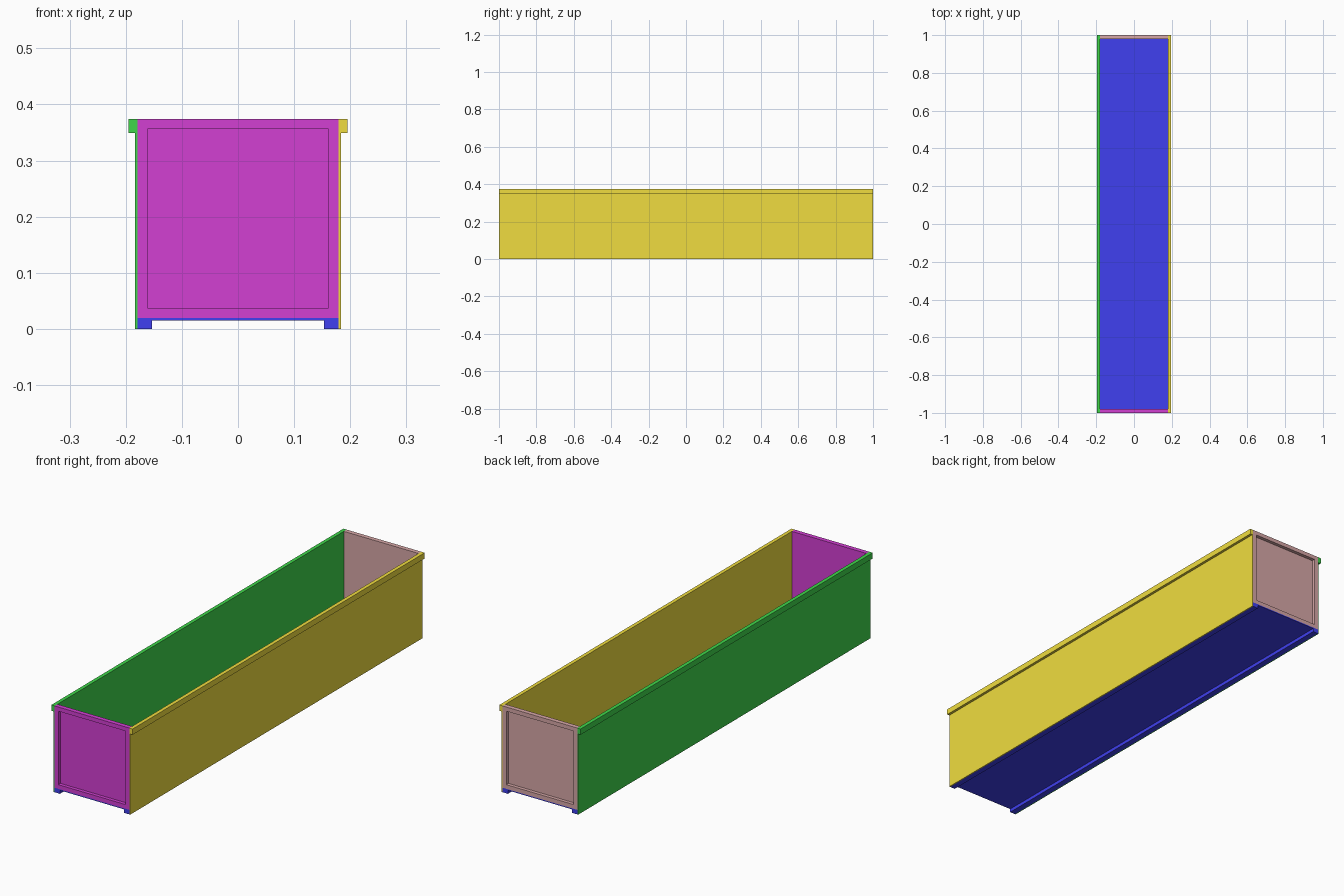
import bpy, bmesh
from mathutils import Vector

if "Cube" in bpy.data.objects:
    bpy.data.objects.remove(bpy.data.objects["Cube"])

HALF_LEN = 1.0
TOP = 0.374
INNER = 0.179      # inner half width
SHEET = 0.0045     # thin panel thickness
RIM = 0.015        # raised rim height
RIM_W = 0.0255     # rim width


def finish(bm, name, color):
    bmesh.ops.recalc_face_normals(bm, faces=bm.faces)
    mesh = bpy.data.meshes.new(name)
    bm.to_mesh(mesh)
    bm.free()
    mat = bpy.data.materials.new(name + "_paint")
    mat.diffuse_color = (*color, 1)
    mat.use_nodes = True
    mat.node_tree.nodes["Principled BSDF"].inputs["Base Color"].default_value = mat.diffuse_color
    mesh.materials.append(mat)
    obj = bpy.data.objects.new(name, mesh)
    bpy.context.collection.objects.link(obj)
    return obj


def extrude_profile(name, points, color):
    """Sweep an x-z profile along the full length."""
    bm = bmesh.new()
    face = bm.faces.new([bm.verts.new((x, -HALF_LEN, z)) for x, z in points])
    res = bmesh.ops.extrude_face_region(bm, geom=[face], use_keep_orig=True)
    verts = [v for v in res["geom"] if isinstance(v, bmesh.types.BMVert)]
    bmesh.ops.translate(bm, verts=verts, vec=(0, 2 * HALF_LEN, 0))
    return finish(bm, name, color)


def end_panel(name, side, color):
    """Slab with a rectangular recess on its outer face."""
    z0, depth = RIM + SHEET, RIM + SHEET
    bm = bmesh.new()
    bmesh.ops.create_cube(bm, size=1)
    bmesh.ops.scale(bm, verts=bm.verts, vec=(2 * INNER, depth, TOP - z0))
    bmesh.ops.translate(bm, verts=bm.verts,
                        vec=(0, side * (HALF_LEN - depth / 2), (TOP + z0) / 2))
    bm.normal_update()
    outer = max(bm.faces, key=lambda f: f.normal.dot(Vector((0, side, 0))))
    bmesh.ops.inset_individual(bm, faces=[outer], thickness=RIM_W)
    res = bmesh.ops.extrude_discrete_faces(bm, faces=[outer])
    bmesh.ops.translate(bm, verts=res["faces"][0].verts, vec=(0, -side * RIM, 0))
    return finish(bm, name, color)


# Floor with a runner under each long edge
foot = INNER - RIM_W
extrude_profile("floor", [
    (-INNER, 0), (-foot, 0), (-foot, RIM), (foot, RIM),
    (foot, 0), (INNER, 0), (INNER, RIM + SHEET), (-INNER, RIM + SHEET),
], (0.05, 0.05, 0.87))

# Side walls with an outward lip along the top
wall = [(INNER, 0), (INNER + SHEET, 0), (INNER + SHEET, 0.349),
        (0.195, 0.349), (0.195, TOP), (INNER, TOP)]
for name, s, color in (("right_wall", 1, (0.87, 0.72, 0.05)),
                       ("left_wall", -1, (0.05, 0.67, 0.07))):
    extrude_profile(name, [(s * x, z) for x, z in wall], color)

# End panels
end_panel("front_panel", -1, (0.65, 0.05, 0.65))
end_panel("back_panel", 1, (0.68, 0.39, 0.39))
